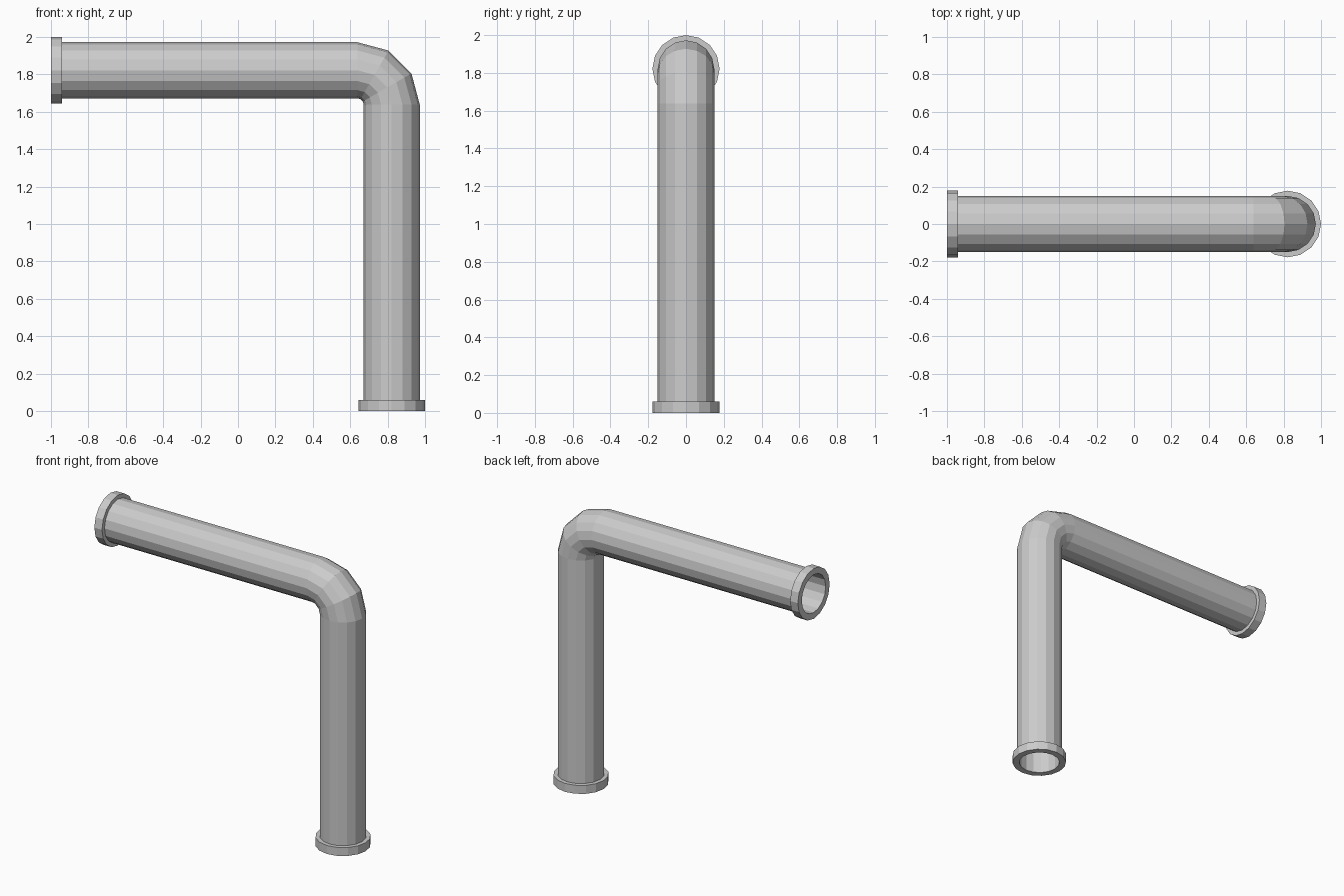
import bpy, bmesh
from math import sin, cos, pi, radians
from mathutils import Vector

if "Cube" in bpy.data.objects:
    bpy.data.objects.remove(bpy.data.objects["Cube"])

SIDES = 16
R_FLANGE, R_PIPE, R_BORE = 0.178, 0.15, 0.134
AX = 0.822            # x of the upright leg axis, z of the level leg axis
AZ = 1.822
FLANGE_T = 0.06
BEND = 0.184          # centreline radius of the elbow
CX, CZ = AX - BEND, AZ - BEND


def ring(bm, pos, ang, radius):
    """16-sided section, turned by ang about y along the path."""
    n = Vector((sin(ang), 0, cos(ang)))
    y = Vector((0, 1, 0))
    return [bm.verts.new(pos + radius * (n * cos(2 * pi * k / SIDES) + y * sin(2 * pi * k / SIDES)))
            for k in range(SIDES)]


# Path of the pipe: level end, three-segment elbow, upright end
start, start_in = Vector((-1, 0, AZ)), Vector((-1 + FLANGE_T, 0, AZ))
end, end_in = Vector((AX, 0, 0)), Vector((AX, 0, FLANGE_T))
elbow = [(Vector((CX + BEND * sin(a), 0, CZ + BEND * cos(a))), a)
         for a in (radians(d) for d in (0, 30, 60, 90))]
Q = pi / 2

# Outer skin with stepped flanges, then back through the bore
sections = [(start, 0, R_FLANGE), (start_in, 0, R_FLANGE), (start_in, 0, R_PIPE)]
sections += [(p, a, R_PIPE) for p, a in elbow]
sections += [(end_in, Q, R_PIPE), (end_in, Q, R_FLANGE), (end, Q, R_FLANGE), (end, Q, R_BORE)]
sections += [(p, a, R_BORE) for p, a in reversed(elbow)]
sections += [(start, 0, R_BORE)]

bm = bmesh.new()
rings = [ring(bm, *s) for s in sections]
for i, a in enumerate(rings):
    b = rings[(i + 1) % len(rings)]
    for k in range(SIDES):
        j = (k + 1) % SIDES
        bm.faces.new((a[k], a[j], b[j], b[k]))
bmesh.ops.recalc_face_normals(bm, faces=bm.faces)

mesh = bpy.data.meshes.new("elbow_pipe")
bm.to_mesh(mesh)
bm.free()
bpy.context.collection.objects.link(bpy.data.objects.new("elbow_pipe", mesh))
